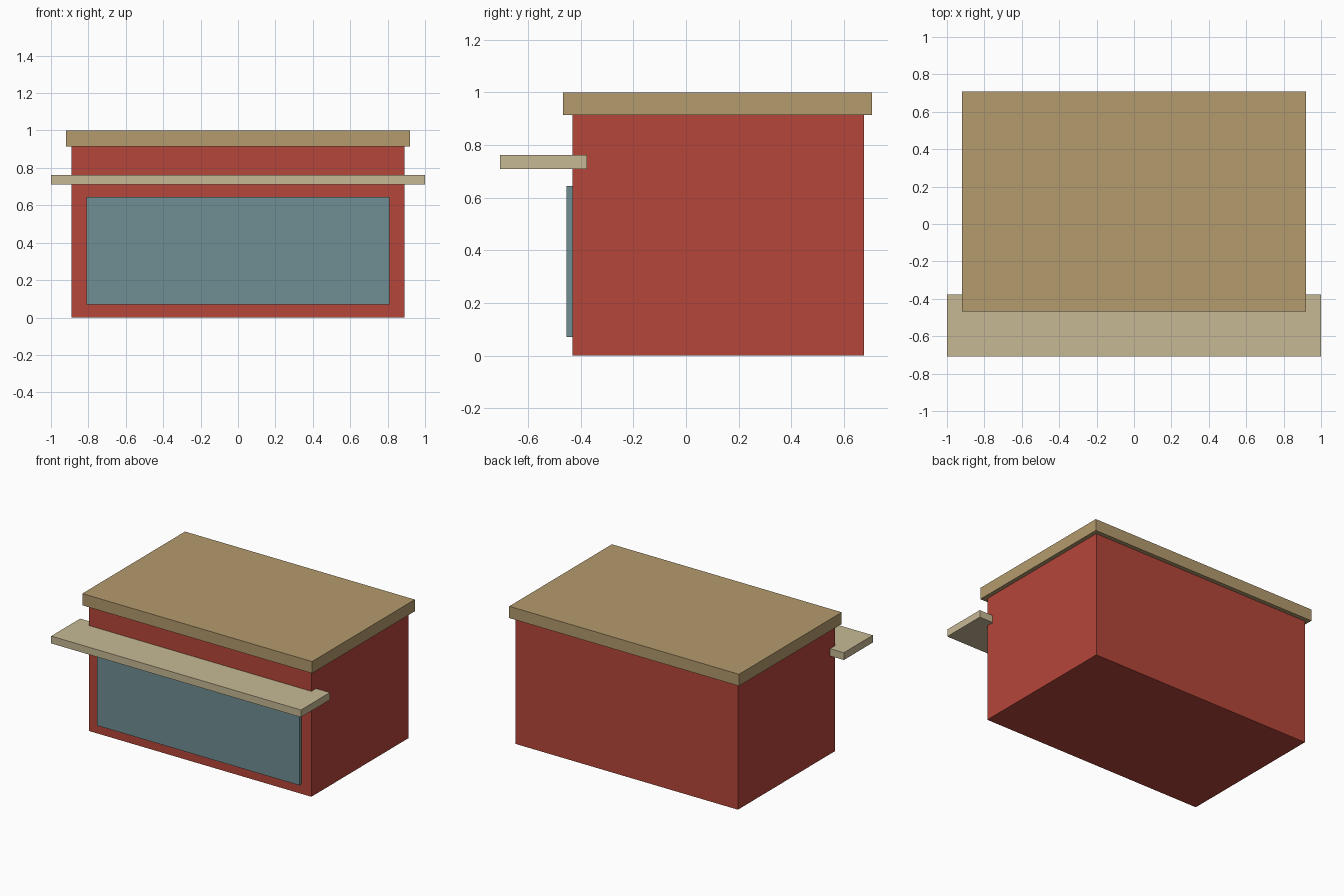
import bpy
import bmesh
from mathutils import Vector

cube = bpy.data.objects.get("Cube")
if cube:
    bpy.data.objects.remove(cube, do_unlink=True)


def make_material(name, colour):
    mat = bpy.data.materials.new(name)
    mat.use_nodes = True
    rgba = (*colour, 1)
    mat.diffuse_color = rgba
    mat.node_tree.nodes["Principled BSDF"].inputs["Base Color"].default_value = rgba
    return mat


def make_box(name, low, high, mat):
    """Axis-aligned box between two opposite corners."""
    low, high = Vector(low), Vector(high)
    centre, size = (low + high) / 2, high - low
    bm = bmesh.new()
    bmesh.ops.create_cube(bm, size=1)
    bmesh.ops.scale(bm, vec=size, verts=bm.verts)
    mesh = bpy.data.meshes.new(name)
    bm.to_mesh(mesh)
    bm.free()
    mesh.materials.append(mat)
    obj = bpy.data.objects.new(name, mesh)
    obj.location = centre
    bpy.context.collection.objects.link(obj)
    return obj


red = make_material("red_wall", (0.465, 0.061, 0.042))
tan = make_material("tan_roof", (0.456, 0.328, 0.152))
cream = make_material("cream_awning", (0.571, 0.485, 0.3))
blue = make_material("grey_blue_glass", (0.162, 0.275, 0.296))

# Building body and overhanging roof slab
make_box("walls", (-0.89, -0.432, 0), (0.89, 0.677, 0.915), red)
make_box("roof_slab", (-0.92, -0.467, 0.915), (0.92, 0.708, 1), tan)

# Shop front: projecting window and the awning above it
make_box("front_window", (-0.81, -0.455, 0.07), (0.81, -0.42, 0.645), blue)
make_box("awning", (-1, -0.708, 0.71), (1, -0.377, 0.763), cream)
